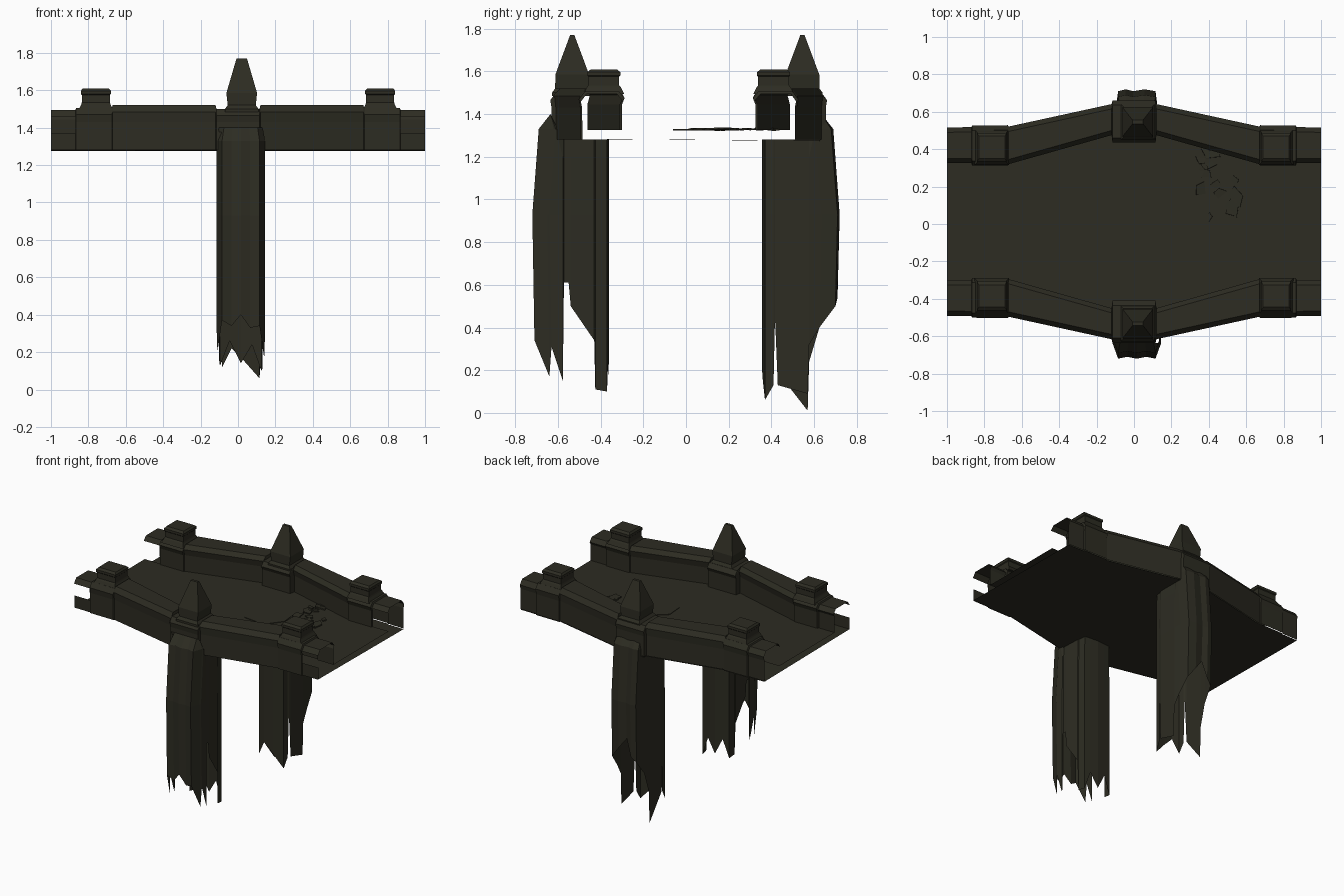
import bpy, bmesh, math, random
from mathutils import Vector, Matrix

cube = bpy.data.objects.get("Cube")
if cube:
    bpy.data.objects.remove(cube, do_unlink=True)
random.seed(4)

stone = bpy.data.materials.new("dark_olive_stone")
stone.use_nodes = True
COLOR = (0.026, 0.025, 0.016, 1)
stone.diffuse_color = COLOR
bsdf = stone.node_tree.nodes["Principled BSDF"]
bsdf.inputs["Base Color"].default_value = COLOR
bsdf.inputs["Roughness"].default_value = 0.9


def finish(name, bm, recalc=True):
    if recalc:
        bmesh.ops.recalc_face_normals(bm, faces=bm.faces)
    mesh = bpy.data.meshes.new(name)
    bm.to_mesh(mesh)
    bm.free()
    mesh.materials.append(stone)
    obj = bpy.data.objects.new(name, mesh)
    bpy.context.collection.objects.link(obj)
    return obj


def grid(bm, rows, closed=False, skip=None):
    """Join equal-length point rows with quads, leaving out skipped cells."""
    vs = [[bm.verts.new(p) for p in row] for row in rows]
    count = len(vs) if closed else len(vs) - 1
    for i in range(count):
        a, b = vs[i], vs[(i + 1) % len(vs)]
        for j in range(len(a) - 1):
            if not (skip and skip(i, j)):
                bm.faces.new((a[j], b[j], b[j + 1], a[j + 1]))
    return vs


def loft(name, cx, cy, rings):
    """Stack of rectangles (half x, half y, z), capped at both ends."""
    bm = bmesh.new()
    rows = [[(cx + sx * hx, cy + sy * hy, z) for hx, hy, z in rings]
            for sx, sy in ((-1, -1), (1, -1), (1, 1), (-1, 1))]
    vs = grid(bm, rows, closed=True)
    bm.faces.new([col[0] for col in vs])
    bm.faces.new([col[-1] for col in vs])
    return finish(name, bm)


# Wall plan: x, outer distance, inner distance, top height
HALF = [(1, .485, .30, 1.495), (.87, .487, .30, 1.495), (.865, .495, .288, 1.505),
        (.675, .497, .288, 1.505), (.67, .49, .295, 1.52), (.12, .61, .45, 1.52),
        (.115, .63, .41, 1.50)]
PLAN = [(-x, o, i, t) for x, o, i, t in HALF] + HALF[::-1]
LAST = len(PLAN) - 2
SHIFT = {-1: 0.0, 1: 0.025}


# Parapet walls: hollow, open ended, broken at the tips
def wall(name, s):
    d = SHIFT[s]
    rows = []
    for x, o, i, t in PLAN:
        o, i = o + d, i + d
        section = [(o, 1.28), (o, 1.37), (o, 1.43), (o + .006, t - .035), (o - .02, t),
                   (i + .025, t), (i, t - .03), (i + .012, 1.445), (i + .012, 1.325)]
        rows.append([(x, s * y, z) for y, z in section])
    broken = (1, 2) if s < 0 else (6, 7)
    bm = bmesh.new()
    grid(bm, rows, skip=lambda i, j: i in (0, LAST) and j in broken)
    return finish(name, bm)


wall("front_wall", -1)
wall("back_wall", 1)

# Deck: upper paving and underside
bm = bmesh.new()
grid(bm, [[(x, -(i + .012), 1.325), (x, i + .037, 1.325)] for x, o, i, t in PLAN])
finish("deck_paving", bm, False)
bm = bmesh.new()
grid(bm, [[(x, o + .025, 1.275), (x, -o, 1.284)] for x, o, i, t in PLAN])
finish("deck_underside", bm, False)

# End posts and central spires
for s, side in ((-1, "front"), (1, "back")):
    for sx, end in ((-1, "right"), (1, "left")):
        loft(f"{side}_{end}_post", sx * .76, s * (.385 + SHIFT[s]),
             [(.092, .095, 1.495), (.078, .08, 1.525), (.075, .072, 1.535),
              (.075, .072, 1.575), (.08, .077, 1.58), (.08, .077, 1.597), (.07, .06, 1.61)])
    loft(f"{side}_spire", .02, s * (.533 + SHIFT[s] / 2),
         [(.09, .095, 1.485), (.09, .095, 1.5), (.075, .08, 1.52),
          (.082, .079, 1.585), (.028, .01, 1.77)])


# Pillars: hollow shells with a ragged lower edge, columns of x, depth, lower end
def pillar(name, s, columns):
    rows = []
    for x, y, low in columns:
        if y > .6:
            row = [(x * .9, .635, 1.4), (x, y - .02, 1.33), (x, y + .01, .93), (x, y, low)]
        else:
            row = [(x * .95, y, 1.28), (x * .97, y, 1.2), (x, y, .93), (x, y, low)]
        rows.append([(px + .015, s * py, z) for px, py, z in row])
    bm = bmesh.new()
    grid(bm, rows, closed=True)
    return finish(name, bm)


front_side = [(.11, .37, .10), (.115, .425, .11), (.12, .43, .34), (.125, .54, .50),
              (.125, .55, .61), (.125, .572, .61), (.13, .577, .15), (.13, .63, .31),
              (.125, .64, .17), (.10, .71, .34)]
front_outer = [(.05, .70, .33), (0, .71, .40), (-.05, .70, .34)]
front_inner = [(-.06, .365, .26), (0, .36, .14), (.06, .365, .24)]
pillar("front_pillar", -1, front_side + front_outer
       + [(-x, y, z + .03) for x, y, z in front_side[::-1]] + front_inner)

back_side = [(.10, .37, .06), (.105, .41, .13), (.11, .417, .45), (.115, .43, .13),
             (.115, .57, .01), (.115, .577, .24), (.11, .625, .40), (.10, .70, .50)]
back_outer = [(.04, .71, .58), (-.02, .70, .66), (-.06, .71, .54)]
back_inner = [(-.05, .355, .22), (.02, .36, .15)]
pillar("back_pillar", 1, [(x, y, z + .08 * (.5 < y < .6)) for x, y, z in back_side]
       + back_outer
       + [(-x, y, z if y > .5 else z + .06) for x, y, z in back_side[::-1]] + back_inner)


# Rubble: a loose paving slab and thin shards
def plate(bm, pts, thick, matrix):
    top = [bm.verts.new(matrix @ Vector((x, y, thick))) for x, y in pts]
    low = [bm.verts.new(matrix @ Vector((x, y, 0))) for x, y in pts]
    bm.faces.new(top)
    bm.faces.new(low[::-1])
    for k in range(len(pts)):
        n = (k + 1) % len(pts)
        bm.faces.new((low[k], low[n], top[n], top[k]))


bm = bmesh.new()
plate(bm, [(.08, -.04), (.25, -.06), (.34, .06), (.33, .15), (.15, .16), (.07, .09)],
      .005, Matrix.Translation((0, 0, 1.324)))
finish("loose_slab", bm)

bm = bmesh.new()
for k in range(16):
    y = .04 + .025 * k
    x = .46 + random.uniform(-.11, .10)
    size = random.uniform(.03, .07)
    pts = [(size * random.uniform(.6, 1.1) * math.cos(a), size * .6 * math.sin(a))
           for a in (0, 1.5, 2.8, 4.3)]
    tilt = Matrix.Rotation(random.uniform(-.15, .15), 4, 'X')
    spin = Matrix.Rotation(random.uniform(0, 6), 4, 'Z')
    plate(bm, pts, .008, Matrix.Translation((x, y, 1.325)) @ spin @ tilt)
finish("rubble_shards", bm)
